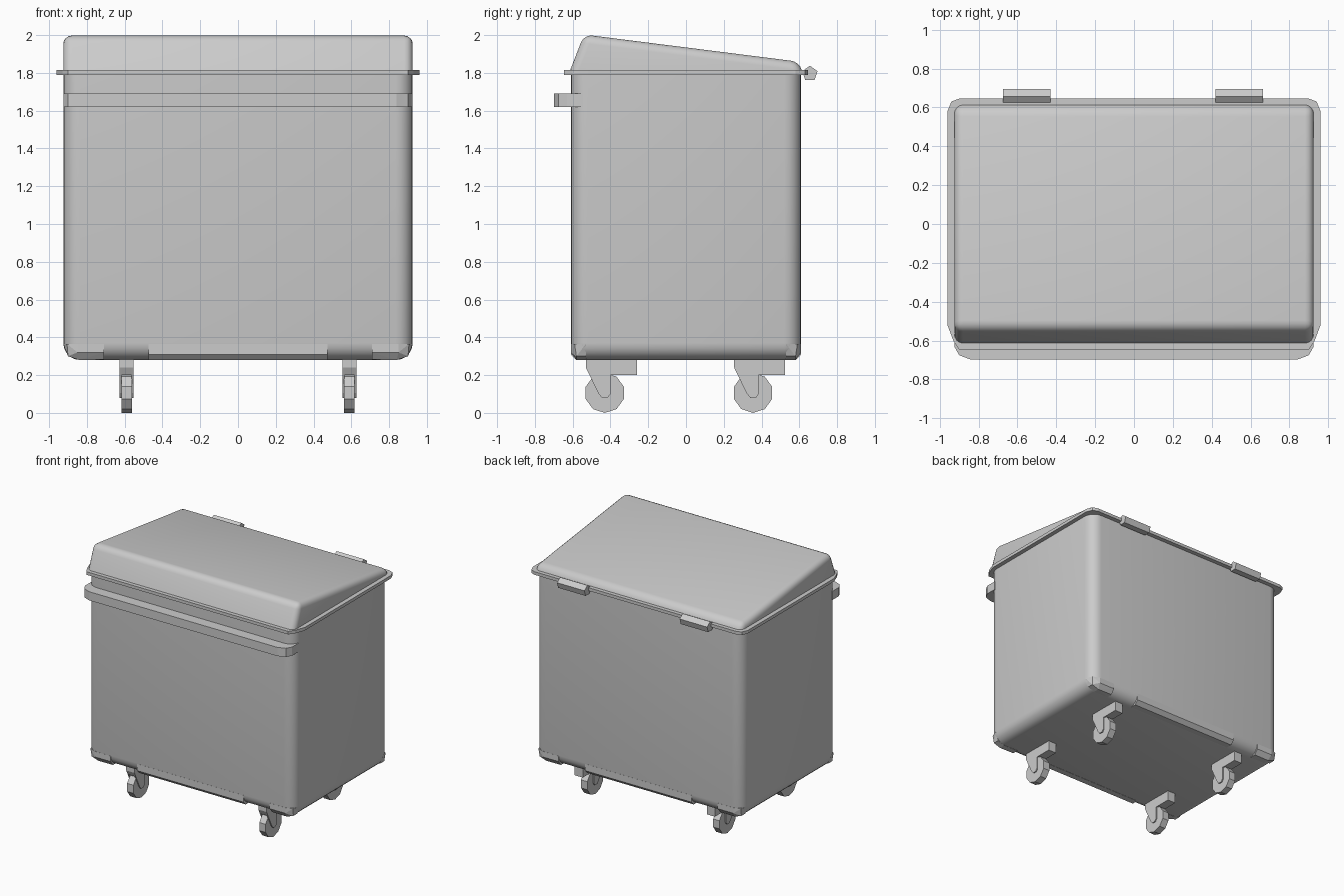
import bpy, bmesh, math
from mathutils import Matrix, Vector

if "Cube" in bpy.data.objects:
    bpy.data.objects.remove(bpy.data.objects["Cube"])


def finish(bm, name, smooth=False):
    bmesh.ops.recalc_face_normals(bm, faces=bm.faces[:])
    me = bpy.data.meshes.new(name)
    bm.to_mesh(me)
    bm.free()
    ob = bpy.data.objects.new(name, me)
    bpy.context.collection.objects.link(ob)
    if smooth:
        bpy.ops.object.select_all(action='DESELECT')
        bpy.context.view_layer.objects.active = ob
        ob.select_set(True)
        bpy.ops.object.shade_smooth_by_angle(angle=math.radians(35))
    return ob


def extruded(points, axis, lo, hi):
    """Closed prism: 2D points in the plane across the axis (0 = x, 2 = z)."""
    bm = bmesh.new()
    def at(p, h):
        return (h, p[0], p[1]) if axis == 0 else (p[0], p[1], h)
    f = bm.faces.new([bm.verts.new(at(p, lo)) for p in points])
    r = bmesh.ops.extrude_face_region(bm, geom=[f])
    step = Vector(at((0, 0), hi - lo))
    bmesh.ops.translate(bm, vec=step, verts=[v for v in r['geom'] if isinstance(v, bmesh.types.BMVert)])
    return bm


def round_edges(bm, test, width, segments):
    edges = [e for e in bm.edges if test(e)]
    bmesh.ops.bevel(bm, geom=edges, offset=width, offset_type='OFFSET',
                    segments=segments, profile=0.5, affect='EDGES', clamp_overlap=True)


def hull(points, name):
    bm = bmesh.new()
    for p in points:
        bm.verts.new(p)
    r = bmesh.ops.convex_hull(bm, input=bm.verts[:])
    bmesh.ops.dissolve_limit(bm, angle_limit=0.01, verts=bm.verts[:], edges=bm.edges[:])
    return finish(bm, name)


# container body, rounded everywhere but at the top
W, D = 0.925, 0.61
bm = extruded([(-W, -D), (W, -D), (W, D), (-W, D)], 2, 0.28, 1.80)
round_edges(bm, lambda e: min(v.co.z for v in e.verts) < 1.0, 0.09, 5)
finish(bm, "body", True)

# rim flange with clipped corners
half = [(0.90, 0.645), (0.94, 0.63), (0.96, 0.58), (0.96, -0.52), (0.93, -0.60), (0.90, -0.645)]
outline = half + [(-x, y) for x, y in reversed(half)]
finish(extruded(outline, 2, 1.79, 1.815), "rim")

# sloping lid
profile = [(-0.615, 1.81), (-0.54, 2.003), (0.598, 1.859), (0.615, 1.81)]
bm = extruded(profile, 0, -W, W)
round_edges(bm, lambda e: max(v.co.z for v in e.verts) > 1.82, 0.045, 4)
finish(bm, "lid", True)

# front handle band wrapping the corners
half = [(0.925, -0.545), (0.925, -0.63), (0.90, -0.675), (0.84, -0.698)]
outline = half + [(-x, y) for x, y in reversed(half)]
finish(extruded(outline, 2, 1.62, 1.69), "front_handle")

# five-sided hinge barrels
for x0, x1 in ((-0.675, -0.43), (0.42, 0.665)):
    pts = [(0.656 + 0.042 * math.cos(math.radians(90 + 72 * i)),
            1.796 + 0.042 * math.sin(math.radians(90 + 72 * i))) for i in range(5)]
    finish(extruded(pts, 0, x0, x1), "hinge")

# bottom skids, mirrored front/back and left/right
corner = [(0.71, -0.61, 0.365), (0.85, -0.61, 0.365), (0.905, -0.59, 0.365), (0.925, -0.53, 0.365),
          (0.71, -0.53, 0.365), (0.71, -0.61, 0.32), (0.85, -0.61, 0.32), (0.90, -0.58, 0.30),
          (0.90, -0.53, 0.30), (0.71, -0.58, 0.282), (0.84, -0.58, 0.28), (0.84, -0.53, 0.28),
          (0.71, -0.53, 0.28)]
for sy in (1, -1):
    for sx in (1, -1):
        hull([(sx * x, sy * y, z) for x, y, z in corner], "corner_skid")
    section = [(-0.53, 0.28), (-0.58, 0.28), (-0.61, 0.31), (-0.61, 0.365), (-0.53, 0.365)]
    finish(extruded([(sy * y, z) for y, z in section], 0, -0.475, 0.475), "middle_skid")

# casters: mounting block, two fork cheeks and a wheel
R = 0.106
for x in (-0.59, 0.59):
    for y in (-0.43, 0.355):
        block = [(-0.10, 0.24), (-0.10, 0.285), (0.17, 0.285), (0.17, 0.20), (-0.08, 0.20)]
        cheek = [(-0.10, 0.285), (-0.10, 0.24), (-0.035, 0.105), (-0.015, 0.08),
                 (0.015, 0.08), (0.03, 0.10), (0.03, 0.20), (0.03, 0.285)]
        finish(extruded([(y + a, b) for a, b in block], 0, x - 0.036, x + 0.036), "caster_block")
        for s in (-1, 1):
            lo, hi = sorted((x + s * 0.026, x + s * 0.037))
            finish(extruded([(y + a, b) for a, b in cheek], 0, lo, hi), "caster_fork")
        bm = bmesh.new()
        m = (Matrix.Translation((x, y, R * math.cos(math.pi / 10))) @ Matrix.Rotation(math.pi / 2, 4, 'Y')
             @ Matrix.Rotation(math.pi / 2 + math.pi / 2, 4, 'Z'))
        m = m @ Matrix.Rotation(math.pi / 10, 4, 'Z')
        bmesh.ops.create_cone(bm, cap_ends=True, segments=10, radius1=R, radius2=R, depth=0.056, matrix=m)
        low = min(v.co.z for v in bm.verts)
        bmesh.ops.translate(bm, vec=(0, 0, -low), verts=bm.verts[:])
        finish(bm, "caster_wheel")
